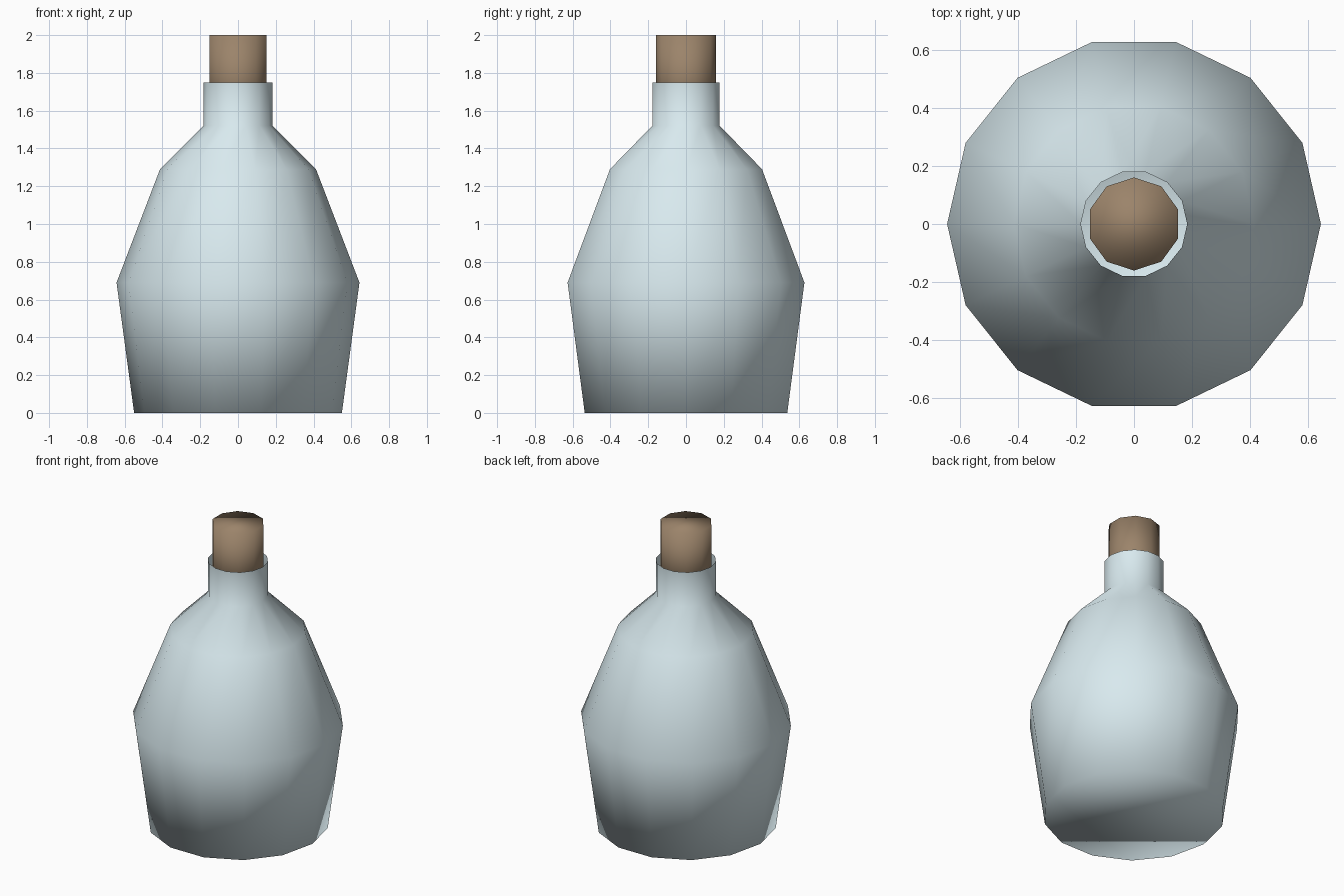
import bpy, bmesh
from math import cos, sin, pi

if "Cube" in bpy.data.objects:
    bpy.data.objects.remove(bpy.data.objects["Cube"])


def lathe(name, profile, sides, start, color, cap_top):
    """Revolve (radius, z) points around z, closing the bottom and optionally the top."""
    bm = bmesh.new()
    rings = []
    for r, z in profile:
        angles = [start + 2 * pi * i / sides for i in range(sides)]
        rings.append([bm.verts.new((r * cos(a), r * sin(a), z)) for a in angles])
    for lo, hi in zip(rings, rings[1:]):
        for i in range(sides):
            j = (i + 1) % sides
            bm.faces.new((lo[i], lo[j], hi[j], hi[i]))
    bm.faces.new(rings[0][::-1])
    if cap_top:
        bm.faces.new(rings[-1])
    for f in bm.faces:
        f.smooth = True
    mesh = bpy.data.meshes.new(name)
    bm.to_mesh(mesh)
    bm.free()
    mat = bpy.data.materials.new(name + "_material")
    mat.diffuse_color = color
    mat.use_nodes = True
    mat.node_tree.nodes["Principled BSDF"].inputs["Base Color"].default_value = mat.diffuse_color
    mesh.materials.append(mat)
    obj = bpy.data.objects.new(name, mesh)
    bpy.context.collection.objects.link(obj)
    return obj


# Glass body: 14 sides, open at the neck
lathe("bottle_body",
      [(0.55, 0), (0.643, 0.69), (0.413, 1.29), (0.183, 1.52), (0.183, 1.75)],
      14, 0, (0.69, 0.82, 0.86, 1), cap_top=False)

# Cork: 10 sides, pushed down into the neck
lathe("cork", [(0.16, 1.56), (0.16, 2.0)],
      10, pi / 2, (0.33, 0.23, 0.145, 1), cap_top=True)
